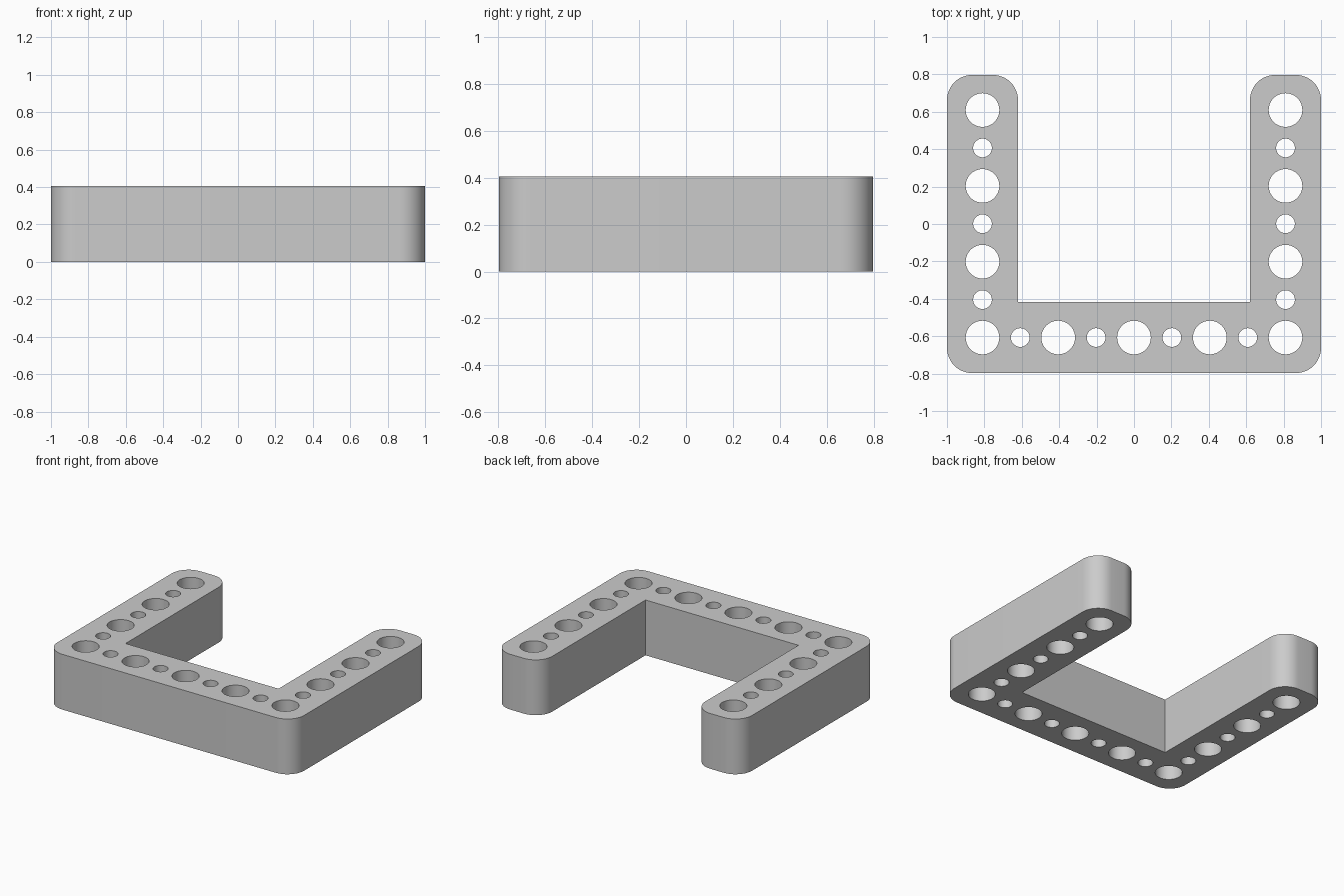
import bpy
import bmesh
from math import cos, sin, pi, radians

default = bpy.data.objects.get("Cube")
if default:
    bpy.data.objects.remove(default, do_unlink=True)

HALF_X, HALF_Y, HEIGHT = 1.0, 0.797, 0.405
WIDTH = 0.38          # width of each bar
CORNER = 0.135        # outer corner radius
PITCH = 0.2027        # distance between neighbouring holes
BIG, SMALL = 0.09, 0.05


def arc(cx, cy, radius, start, sweep, steps):
    return [(cx + radius * cos(start + sweep * i / steps),
             cy + radius * sin(start + sweep * i / steps)) for i in range(steps + 1)]


def rounded(x, y, sx, sy, start):
    """Quarter-round corner at (x, y); sx and sy point outwards."""
    return arc(x - sx * CORNER, y - sy * CORNER, CORNER, start, pi / 2, 12)


def add_loop(bm, points):
    verts = [bm.verts.new((x, y, 0)) for x, y in points]
    return [bm.edges.new((a, b)) for a, b in zip(verts, verts[1:] + verts[:1])]


# U-shaped outline, counter-clockwise
inner_x, inner_y = HALF_X - WIDTH, WIDTH - HALF_Y
outline = (rounded(-HALF_X, -HALF_Y, -1, -1, pi)
           + rounded(HALF_X, -HALF_Y, 1, -1, -pi / 2)
           + rounded(HALF_X, HALF_Y, 1, 1, 0)
           + rounded(inner_x, HALF_Y, -1, 1, pi / 2)
           + [(inner_x, inner_y), (-inner_x, inner_y)]
           + rounded(-inner_x, HALF_Y, 1, 1, 0)
           + rounded(-HALF_X, HALF_Y, -1, 1, pi / 2))

# Alternating large and small holes along the base and both arms
hole_x, hole_y = HALF_X - WIDTH / 2, WIDTH / 2 - HALF_Y
holes = [(i * PITCH, hole_y, BIG if i % 2 == 0 else SMALL) for i in range(-3, 4)]
for side in (-1, 1):
    holes += [(side * hole_x, hole_y + i * PITCH, BIG if i % 2 == 0 else SMALL)
              for i in range(7)]

# Fill the profile around the holes and extrude it upwards
bm = bmesh.new()
edges = add_loop(bm, outline)
for x, y, radius in holes:
    edges += add_loop(bm, arc(x, y, radius, 0, 2 * pi, 40)[:-1])
bmesh.ops.triangle_fill(bm, use_beauty=True, use_dissolve=False, edges=edges)
extruded = bmesh.ops.extrude_face_region(bm, geom=bm.faces[:], use_keep_orig=True)
top = [v for v in extruded["geom"] if isinstance(v, bmesh.types.BMVert)]
bmesh.ops.translate(bm, verts=top, vec=(0, 0, HEIGHT))
bmesh.ops.recalc_face_normals(bm, faces=bm.faces[:])

mesh = bpy.data.meshes.new("u_beam")
bm.to_mesh(mesh)
bm.free()
beam = bpy.data.objects.new("u_beam", mesh)
bpy.context.collection.objects.link(beam)

# Plain grey plastic
grey = bpy.data.materials.new("grey")
grey.use_nodes = True
colour = (0.6, 0.6, 0.6, 1)
grey.diffuse_color = colour
grey.node_tree.nodes["Principled BSDF"].inputs["Base Color"].default_value = colour
mesh.materials.append(grey)

bpy.ops.object.select_all(action="DESELECT")
beam.select_set(True)
bpy.context.view_layer.objects.active = beam
bpy.ops.object.shade_smooth_by_angle(angle=radians(30))
